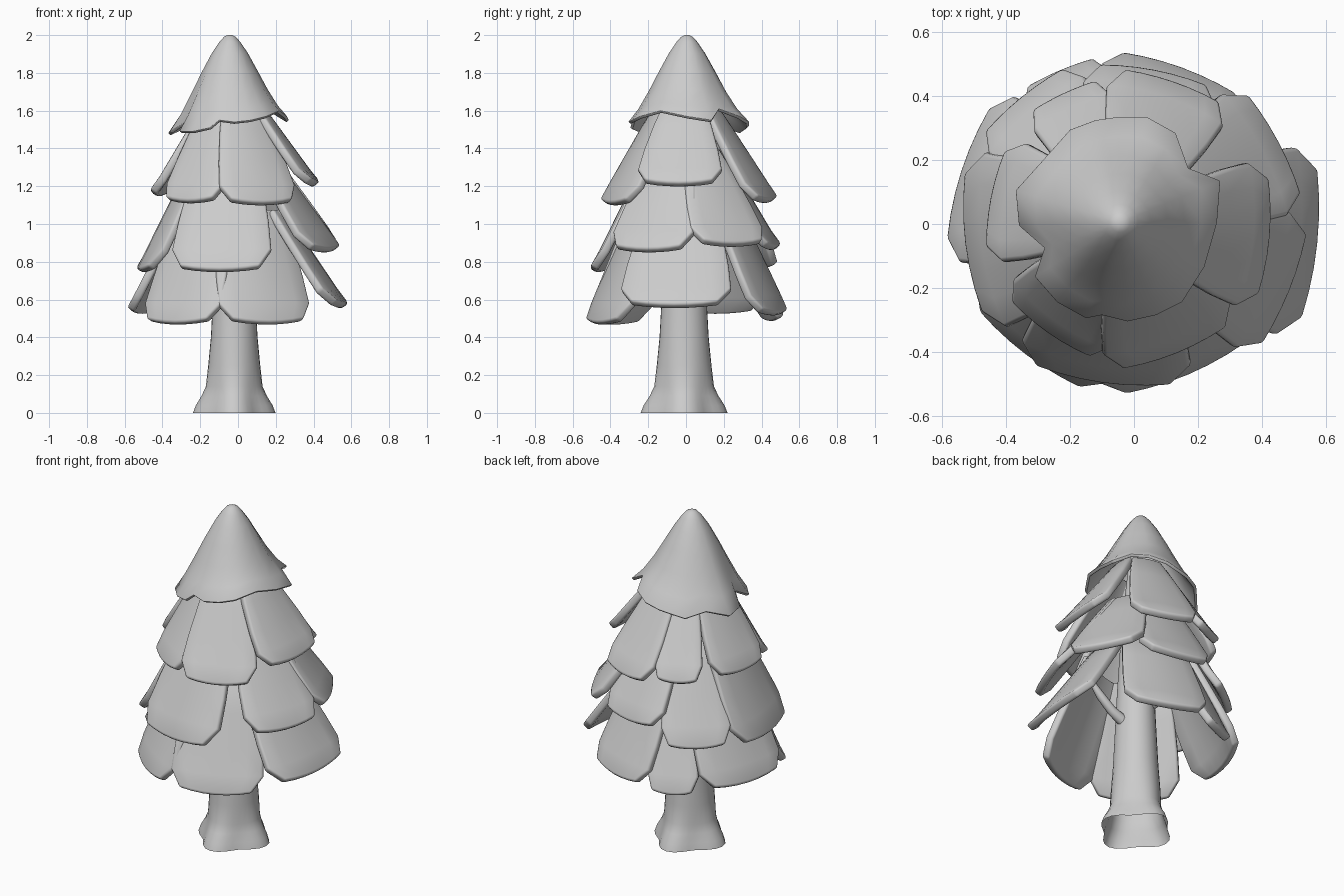
import bpy, bmesh
from math import sin, cos, radians, atan2, hypot, pi
from mathutils import Vector

if "Cube" in bpy.data.objects:
    bpy.data.objects.remove(bpy.data.objects["Cube"])

CX = -0.03  # the tree axis sits slightly left of centre


def make_object(name, verts, faces, angle=35):
    me = bpy.data.meshes.new(name)
    me.from_pydata(verts, [], faces)
    bm = bmesh.new()
    bm.from_mesh(me)
    bmesh.ops.recalc_face_normals(bm, faces=bm.faces)
    bm.to_mesh(me)
    bm.free()
    ob = bpy.data.objects.new(name, me)
    bpy.context.collection.objects.link(ob)
    bpy.ops.object.select_all(action='DESELECT')
    ob.select_set(True)
    bpy.context.view_layer.objects.active = ob
    bpy.ops.object.shade_smooth_by_angle(angle=radians(angle))
    return ob


def shell(ob, thickness, bevel):
    so = ob.modifiers.new("thickness", 'SOLIDIFY')
    so.thickness = thickness
    so.offset = -1
    be = ob.modifiers.new("soft_edge", 'BEVEL')
    be.width = bevel
    be.segments = 2
    be.limit_method = 'ANGLE'
    be.angle_limit = radians(40)


def loft(rings, caps=(True, True)):
    n = len(rings[0])
    verts = [p for r in rings for p in r]
    faces = [(i * n + j, i * n + (j + 1) % n, (i + 1) * n + (j + 1) % n, (i + 1) * n + j)
             for i in range(len(rings) - 1) for j in range(n)]
    if caps[0]:
        faces.append(tuple(range(n)))
    if caps[1]:
        faces.append(tuple(range(len(verts) - n, len(verts))))
    return verts, faces


# Leaf panel: a slightly curved slab with clipped lower corners
def panel(name, az, half, r0, z0, r1, z1):
    us = [-1, -0.66, -0.33, 0, 0.33, 0.66, 1]
    rows = [(0, 1.3), (0.3, 1.18), (0.6, 1.08), (0.83, 1.0), (1.0, 0.72)]
    verts = []
    for v, w in rows:
        for u in us:
            a = radians(half) * w * u
            r = r0 + (r1 - r0) * v
            z = z0 + (z1 - z0) * v
            r *= 1 + 0.45 * (1 / cos(a) - 1)  # flatter than a true cone
            if v == 1:
                z += 0.02 * u * u
            t = radians(az) + a
            verts.append((CX + r * cos(t), r * sin(t), z))
    n = len(us)
    faces = [(i * n + j, (i + 1) * n + j, (i + 1) * n + j + 1, i * n + j + 1)
             for i in range(len(rows) - 1) for j in range(n - 1)]
    shell(make_object(name, verts, faces), 0.045, 0.013)


# Three tiers of panels: azimuth, half angle, lower radius, lower height
tiers = {
    "lower_leaf": (0.27, 1.08, [(-6, 30, 0.61, 0.575), (70, 28, 0.525, 0.53), (113, 17, 0.525, 0.50),
                                (162, 31, 0.54, 0.54), (-127, 30, 0.515, 0.48), (-67, 31, 0.515, 0.48)]),
    "middle_leaf": (0.19, 1.40, [(-98, 33, 0.505, 0.76), (-22, 26, 0.56, 0.87), (28, 25, 0.55, 0.90),
                                 (79, 27, 0.495, 0.88), (129, 24, 0.515, 0.78), (187, 34, 0.505, 0.76)]),
    "upper_leaf": (0.14, 1.66, [(-5, 31, 0.46, 1.22), (-68, 31, 0.44, 1.115), (-125, 28, 0.42, 1.125),
                                (169, 28, 0.43, 1.165), (115, 19, 0.455, 1.15), (71, 26, 0.475, 1.13)]),
}
for name, (r0, z0, leaves) in tiers.items():
    for i, (az, half, r1, z1) in enumerate(leaves):
        panel(f"{name}_{i + 1}", az, half, r0, z0, r1, z1)

# Pointed crown with a ragged rim
rim = [(0.26, 0.0, 1.57), (0.22, -0.14, 1.60), (0.15, -0.25, 1.57), (0.07, -0.29, 1.55),
       (-0.02, -0.31, 1.54), (-0.10, -0.29, 1.55), (-0.15, -0.30, 1.51), (-0.24, -0.25, 1.49),
       (-0.31, -0.17, 1.49), (-0.28, -0.08, 1.54), (-0.36, -0.01, 1.49), (-0.37, 0.10, 1.48),
       (-0.28, 0.20, 1.52), (-0.20, 0.29, 1.49), (-0.12, 0.32, 1.51), (-0.05, 0.33, 1.52),
       (0.04, 0.33, 1.54), (0.13, 0.28, 1.57), (0.17, 0.17, 1.61), (0.27, 0.13, 1.55)]
crown_x = -0.043
profile = [(0.04, 0.0), (0.10, 0.02), (0.18, 0.08), (0.31, 0.21), (0.48, 0.42), (0.65, 0.64), (0.83, 0.85), (1, 1)]
rings = []
for f, h in profile:
    ring = []
    for x, y, z in rim:
        a = atan2(y, x - crown_x)
        r = f * (0.31 + (hypot(x - crown_x, y) - 0.31) * f ** 2)
        ring.append((crown_x + r * cos(a), 0.005 + r * sin(a), 2 - h * (0.46 + (2 - z - 0.46) * h ** 2)))
    rings.append(ring)
shell(make_object("crown", *loft(rings, (True, False)), 40), 0.018, 0.003)

# Trunk with flared, lobed roots, open underneath
N = 32
rings = []
for z, r, lobe in [(0, 0.205, 0.025), (0.04, 0.192, 0.022), (0.09, 0.168, 0.014), (0.14, 0.152, 0.006),
                   (0.25, 0.143, 0.002), (0.40, 0.13, 0), (0.55, 0.122, 0), (0.9, 0.105, 0),
                   (1.3, 0.08, 0), (1.7, 0.04, 0)]:
    ring = []
    for j in range(N):
        t = 2 * pi * j / N
        q = r + lobe * cos(4 * t)
        ring.append((-0.02 + 0.95 * q * cos(t), -0.01 + q * sin(t), z))
    rings.append(ring)
make_object("trunk", *loft(rings, (False, True)), 50)


# Short hidden branches joining the trunk to the leaves
def branch(name, az, z, length):
    d = Vector((cos(radians(az)), sin(radians(az)), 0))
    side = Vector((-d.y, d.x, 0))
    rings = []
    for t, rad in [(0, 0.034), (0.4, 0.027), (0.75, 0.024), (1, 0.016)]:
        c = Vector((-0.02, 0, z)) + d * (0.08 + length * t) + Vector((0, 0, 0.18 * t ** 1.5))
        up = Vector((-d.x * 0.6, -d.y * 0.6, 0.8))
        rings.append([c + (side * cos(k * pi / 4) + up * sin(k * pi / 4)) * rad for k in range(8)])
    make_object(name, *loft(rings), 50)


for i, (az, z, length) in enumerate([(-5, 0.66, 0.22), (120, 0.78, 0.18), (230, 0.75, 0.2)]):
    branch(f"branch_{i + 1}", az, z, length)
